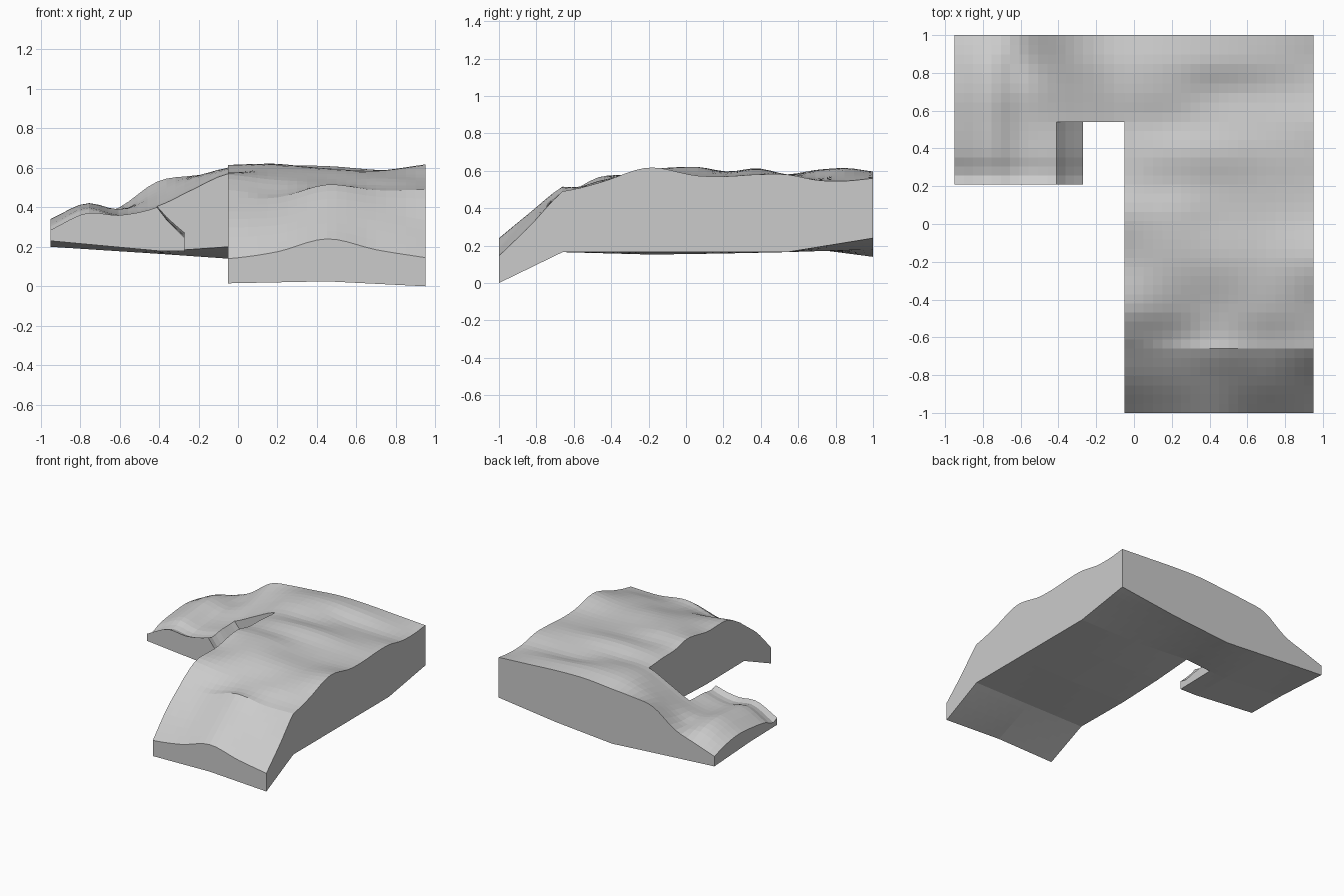
import bpy, bmesh, math

if "Cube" in bpy.data.objects:
    bpy.data.objects.remove(bpy.data.objects["Cube"])

# Control heights of the upper surface (rows run front to back)
TX = [-.95, -.77, -.6, -.41, -.23, -.05, .2, .45, .7, .95]
TY = [-1, -.83, -.66, -.6, -.45, -.2, .05, .21, .38, .54, .7, .85, 1]
RIGHT = [[.14, .175, .24, .185, .145], [.32, .33, .38, .355, .31],
         [.45, .45, .515, .487, .49], [.495, .47, .51, .50, .50],
         [.57, .545, .535, .55, .54], [.575, .605, .595, .585, .617],
         [.615, .62, .585, .57, .575], [.585, .595, .585, .575, .57],
         [.58, .61, .61, .59, .58], [.57, .58, .58, .575, .58],
         [.595, .60, .565, .555, .55], [.60, .615, .60, .575, .545],
         [.575, .595, .59, .575, .56]]
LEFT = [[.285, .37, .36, .40, .49], [.31, .395, .36, .40, .49],
        [.33, .41, .37, .405, .49], [.34, .42, .39, .44, .52],
        [.32, .40, .385, .48, .55], [.28, .34, .40, .53, .56]]
TOP = [(LEFT[j - 7] if j > 6 else RIGHT[j][:1] * 5) + RIGHT[j] for j in range(13)]

# Control heights of the faceted underside
BX = [-.95, -.41, -.05, .45, .95]
BY = [-1, -.66, -.18, .21, .54, 1]
BOTTOM = [[.02, .02, .015, .025, 0], [.165, .165, .165, .165, .165],
          [.2, .18, .16, .152, .165], [.23, .18, .175, .158, .165],
          [.225, .175, .20, .165, .165], [.20, .165, .14, .18, .24]]


def interp(xs, vals, x, smooth):
    i = 0
    while i < len(xs) - 2 and x > xs[i + 1]:
        i += 1
    h = xs[i + 1] - xs[i]
    t = min(1, max(0, (x - xs[i]) / h))
    if not smooth:
        return vals[i] + (vals[i + 1] - vals[i]) * t

    def slope(k):
        a, b = max(0, k - 1), min(len(xs) - 1, k + 1)
        return (vals[b] - vals[a]) / (xs[b] - xs[a]) * h
    return ((2*t**3 - 3*t**2 + 1) * vals[i] + (t**3 - 2*t**2 + t) * slope(i)
            + (3*t**2 - 2*t**3) * vals[i + 1] + (t**3 - t**2) * slope(i + 1))


def field(xs, ys, table, x, y, smooth):
    return interp(ys, [interp(xs, row, x, smooth) for row in table], y, smooth)


def spaced(stops, step):
    out = [stops[0]]
    for a, b in zip(stops, stops[1:]):
        n = max(1, round((b - a) / step))
        out += [a + (b - a) * k / n for k in range(1, n + 1)]
    return out


gx = spaced([-.95, -.41, -.27, -.05, .45, .95], .05)
gy = spaced([-1, -.66, -.18, .21, .54, 1], .05)


# Footprint: wide back strip, left arm with a ramp, long right arm
def zone(i, j):
    if not (0 <= i < len(gx) - 1 and 0 <= j < len(gy) - 1):
        return None
    x, y = (gx[i] + gx[i + 1]) / 2, (gy[j] + gy[j + 1]) / 2
    if y > .54 or x > -.05 or (x < -.41 and y > .21):
        return "land"
    return "ramp" if x < -.27 and y > .21 else None


def upper(i, j, kind):
    x, y = gx[i], gy[j]
    if kind == "ramp":
        t = max(0, (x + .41) / .14)
        return field(TX, TY, TOP, -.41, y, True) - (.155 - .06 * (y - .21)) * t ** .85
    return field(TX, TY, TOP, x, y, True)


def lower(i, j):
    return field(BX, BY, BOTTOM, gx[i], gy[j], False)


bm = bmesh.new()


def face(points):
    pts = [p for k, p in enumerate(points) if p != points[k - 1]]
    if len(pts) > 2:
        bm.faces.new([bm.verts.new(p) for p in pts])


for i in range(len(gx) - 1):
    for j in range(len(gy) - 1):
        kind = zone(i, j)
        if not kind:
            continue
        ring = [(i, j), (i + 1, j), (i + 1, j + 1), (i, j + 1)]
        # Upper and lower skins
        face([(gx[a], gy[b], upper(a, b, kind)) for a, b in ring])
        face([(gx[a], gy[b], lower(a, b)) for a, b in reversed(ring)])
        # Cut walls, plus the step above the ramp
        for k, (di, dj) in enumerate([(0, -1), (1, 0), (0, 1), (-1, 0)]):
            other = zone(i + di, j + dj)
            step = kind == "land" and other == "ramp" and dj == -1
            if other and not step:
                continue
            (a, b), (c, d) = ring[k], ring[(k + 1) % 4]
            za, zc = (upper(a, b, other), upper(c, d, other)) if step else (lower(a, b), lower(c, d))
            face([(gx[a], gy[b], za), (gx[c], gy[d], zc),
                  (gx[c], gy[d], upper(c, d, kind)), (gx[a], gy[b], upper(a, b, kind))])

# Flat-faced terrain slab
bmesh.ops.remove_doubles(bm, verts=bm.verts[:], dist=.0005)
mesh = bpy.data.meshes.new("terrain_block")
bm.to_mesh(mesh)
bm.free()
terrain = bpy.data.objects.new("terrain_block", mesh)
bpy.context.collection.objects.link(terrain)
